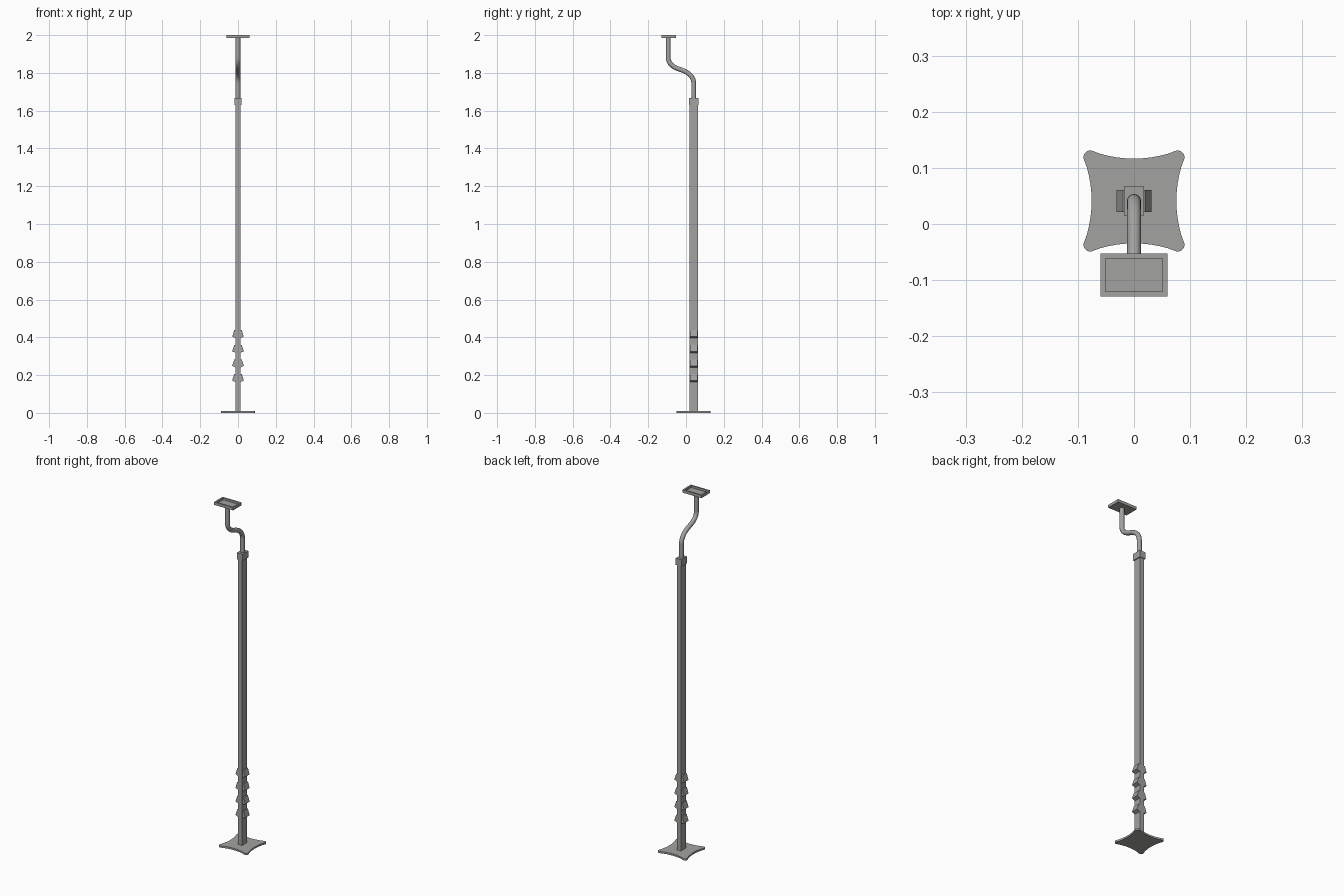
import bpy, bmesh, math

if "Cube" in bpy.data.objects:
    bpy.data.objects.remove(bpy.data.objects["Cube"])

CY = 0.041   # y centre of the post
TY = -0.091  # y centre of the top bracket

steel = bpy.data.materials.new("grey_steel")
steel.diffuse_color = (0.36, 0.36, 0.35, 1)
steel.use_nodes = True
steel.node_tree.nodes["Principled BSDF"].inputs["Base Color"].default_value = steel.diffuse_color


def add_object(name, bm):
    bmesh.ops.recalc_face_normals(bm, faces=bm.faces)
    me = bpy.data.meshes.new(name)
    bm.to_mesh(me)
    bm.free()
    me.materials.append(steel)
    ob = bpy.data.objects.new(name, me)
    bpy.context.collection.objects.link(ob)
    return ob


def prism(name, pts, vec):
    """Extrude a closed outline of 3D points along vec."""
    bm = bmesh.new()
    f = bm.faces.new([bm.verts.new(p) for p in pts])
    r = bmesh.ops.extrude_face_region(bm, geom=[f], use_keep_orig=True)
    vs = [v for v in r["geom"] if isinstance(v, bmesh.types.BMVert)]
    bmesh.ops.translate(bm, verts=vs, vec=vec)
    return add_object(name, bm)


def box(name, hx, hy, cy, z0, z1):
    pts = [(-hx, cy - hy, z0), (hx, cy - hy, z0), (hx, cy + hy, z0), (-hx, cy + hy, z0)]
    return prism(name, pts, (0, 0, z1 - z0))


# Base plate: concave sides, rounded corners
quarter = []
for i in range(9):
    a = math.radians(-14 + 118 * i / 8)
    quarter.append((0.078 + 0.012 * math.cos(a), 0.078 + 0.012 * math.sin(a)))
for i in range(-4, 5):
    x = -i * 0.015
    quarter.append((x, 0.0755 + 0.0135 * (x / 0.075) ** 2))
outline = []
for k in range(4):
    c, s = round(math.cos(k * math.pi / 2)), round(math.sin(k * math.pi / 2))
    outline += [(c * x - s * y, s * x + c * y + CY, 0) for x, y in quarter]
prism("base_plate", outline, (0, 0, 0.01))

# Rectangular post and collar
box("post", 0.0125, 0.0225, CY, 0.01, 1.64)
box("post_collar", 0.018, 0.0255, CY, 1.63, 1.668)

# Ground-anchor barbs on both sides
for i in range(4):
    z = 0.163 + 0.0775 * i
    for side, sx in (("right", 1), ("left", -1)):
        prof = [(0.012, z), (0.031, z + 0.008), (0.020, z + 0.042), (0.012, z + 0.042)]
        prism(f"barb_{side}_{i + 1}", [(sx * x, CY - 0.0195, zz) for x, zz in prof], (0, 0.039, 0))

# Bent round pipe
cu = bpy.data.curves.new("bent_pipe", "CURVE")
cu.dimensions = "3D"
cu.bevel_depth = 0.0125
cu.bevel_resolution = 6
cu.resolution_u = 12
cu.use_fill_caps = True
sp = cu.splines.new("BEZIER")
# y, z, tangent y, tangent z
path = [(CY, 1.65, 0, 0.02), (CY, 1.745, 0, 0.04), (-0.028, 1.817, -0.03, 0.009),
        (TY - 0.003, 1.88, 0, 0.036), (TY - 0.003, 1.988, 0, 0.02)]
sp.bezier_points.add(len(path) - 1)
for bp, (y, z, ty, tz) in zip(sp.bezier_points, path):
    bp.handle_left_type = bp.handle_right_type = "FREE"
    bp.co = (0, y, z)
    bp.handle_left = (0, y - ty, z - tz)
    bp.handle_right = (0, y + ty, z + tz)
cu.materials.append(steel)
pipe = bpy.data.objects.new("bent_pipe", cu)
bpy.context.collection.objects.link(pipe)
bpy.context.view_layer.objects.active = pipe
pipe.select_set(True)
bpy.ops.object.convert(target="MESH")
bpy.ops.object.shade_smooth_by_angle(angle=math.radians(40))

# Top bracket with recessed tray
tray = box("top_bracket", 0.06, 0.0385, TY, 1.984, 2.0)
bm = bmesh.new()
bm.from_mesh(tray.data)
top = max(bm.faces, key=lambda f: f.calc_center_median().z)
bmesh.ops.inset_region(bm, faces=[top], thickness=0.0125)
bmesh.ops.translate(bm, verts=top.verts, vec=(0, 0, 0))
r = bmesh.ops.extrude_face_region(bm, geom=[top])
vs = [v for v in r["geom"] if isinstance(v, bmesh.types.BMVert)]
bmesh.ops.translate(bm, verts=vs, vec=(0, 0, -0.011))
if top.is_valid:
    bmesh.ops.delete(bm, geom=[top], context="FACES_ONLY")
bmesh.ops.recalc_face_normals(bm, faces=bm.faces)
bm.to_mesh(tray.data)
bm.free()
